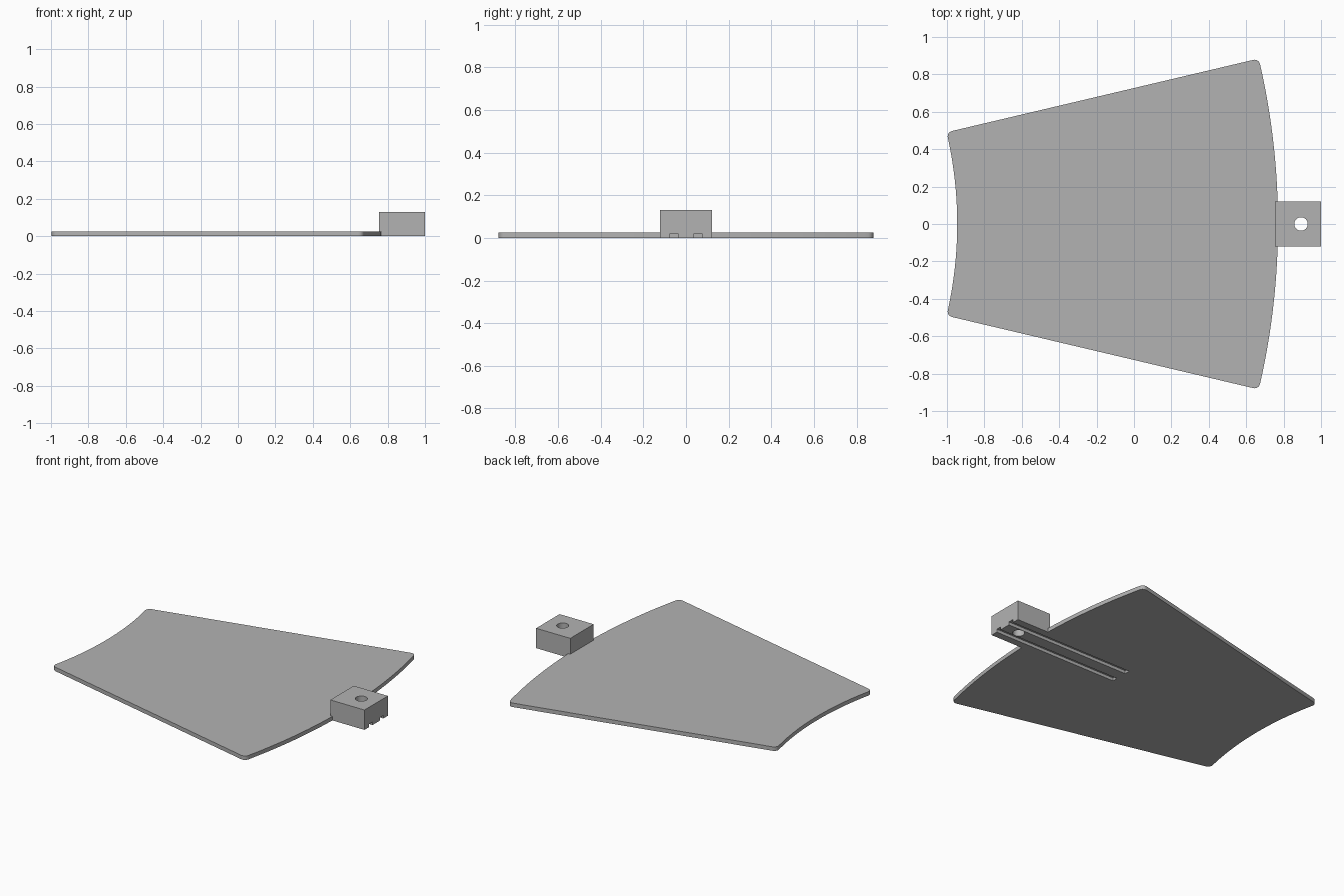
import bpy
import bmesh
from math import atan, cos, sin, radians
from mathutils import Matrix

default_cube = bpy.data.objects.get("Cube")
if default_cube:
    bpy.data.objects.remove(default_cube, do_unlink=True)

THICK = 0.026
CENTRE_X = -3.08          # common centre of both arcs
HALF_ANGLE = atan(0.236)

grey = bpy.data.materials.new("plain grey")
grey.use_nodes = True
grey.diffuse_color = (0.45, 0.45, 0.45, 1)
grey.node_tree.nodes["Principled BSDF"].inputs["Base Color"].default_value = grey.diffuse_color


def add_object(name, bm):
    bmesh.ops.recalc_face_normals(bm, faces=bm.faces)
    mesh = bpy.data.meshes.new(name)
    bm.to_mesh(mesh)
    bm.free()
    mesh.materials.append(grey)
    obj = bpy.data.objects.new(name, mesh)
    bpy.context.collection.objects.link(obj)
    return obj


def box(name, low, high):
    bm = bmesh.new()
    size = [b - a for a, b in zip(low, high)]
    middle = [(a + b) / 2 for a, b in zip(low, high)]
    bmesh.ops.create_cube(bm, size=1, matrix=Matrix.Translation(middle) @ Matrix.Diagonal((*size, 1)))
    return add_object(name, bm)


def arc(radius, steps, side):
    angles = [side * HALF_ANGLE * (2 * i / steps - 1) for i in range(steps + 1)]
    return [(CENTRE_X + radius * cos(a), radius * sin(a), 0) for a in angles]


def cut(target, cutter):
    mod = target.modifiers.new("cut", 'BOOLEAN')
    mod.operation = 'DIFFERENCE'
    mod.solver = 'EXACT'
    mod.object = cutter
    bpy.context.view_layer.objects.active = target
    bpy.ops.object.modifier_apply(modifier=mod.name)


# Ring-sector plate with rounded corners
bm = bmesh.new()
outer, inner = arc(3.85, 40, 1), arc(2.135, 22, -1)
verts = [bm.verts.new(p) for p in outer + inner]
bm.faces.new(verts)
last = len(outer)
corners = [verts[0], verts[last - 1], verts[last], verts[-1]]
bmesh.ops.bevel(bm, geom=corners, offset=0.03, offset_type='OFFSET', segments=6,
                profile=0.5, affect='VERTICES')
result = bmesh.ops.extrude_face_region(bm, geom=bm.faces[:])
top = [v for v in result["geom"] if isinstance(v, bmesh.types.BMVert)]
bmesh.ops.translate(bm, verts=top, vec=(0, 0, THICK))
plate = add_object("plate", bm)

# Block on the outer edge
block = box("mounting_block", (0.753, -0.121, 0), (1, 0.121, 0.13))

# Two grooves running along the underside of both parts
cutters = [box("groove_cutter", (0.1, s * 0.056 - 0.018, -0.05), (1.1, s * 0.056 + 0.018, 0.02))
           for s in (-1, 1)]

# Round hole through the block
bm = bmesh.new()
bmesh.ops.create_cone(bm, cap_ends=True, segments=40, radius1=0.036, radius2=0.036,
                      depth=0.5, matrix=Matrix.Translation((0.893, 0, 0)))
hole = add_object("hole_cutter", bm)

for cutter in cutters:
    cut(plate, cutter)
    cut(block, cutter)
cut(block, hole)
for cutter in cutters + [hole]:
    bpy.data.objects.remove(cutter, do_unlink=True)

# Smooth the curved edges only
for obj in bpy.context.view_layer.objects:
    obj.select_set(obj in (plate, block))
bpy.context.view_layer.objects.active = plate
bpy.ops.object.shade_smooth_by_angle(angle=radians(30))
